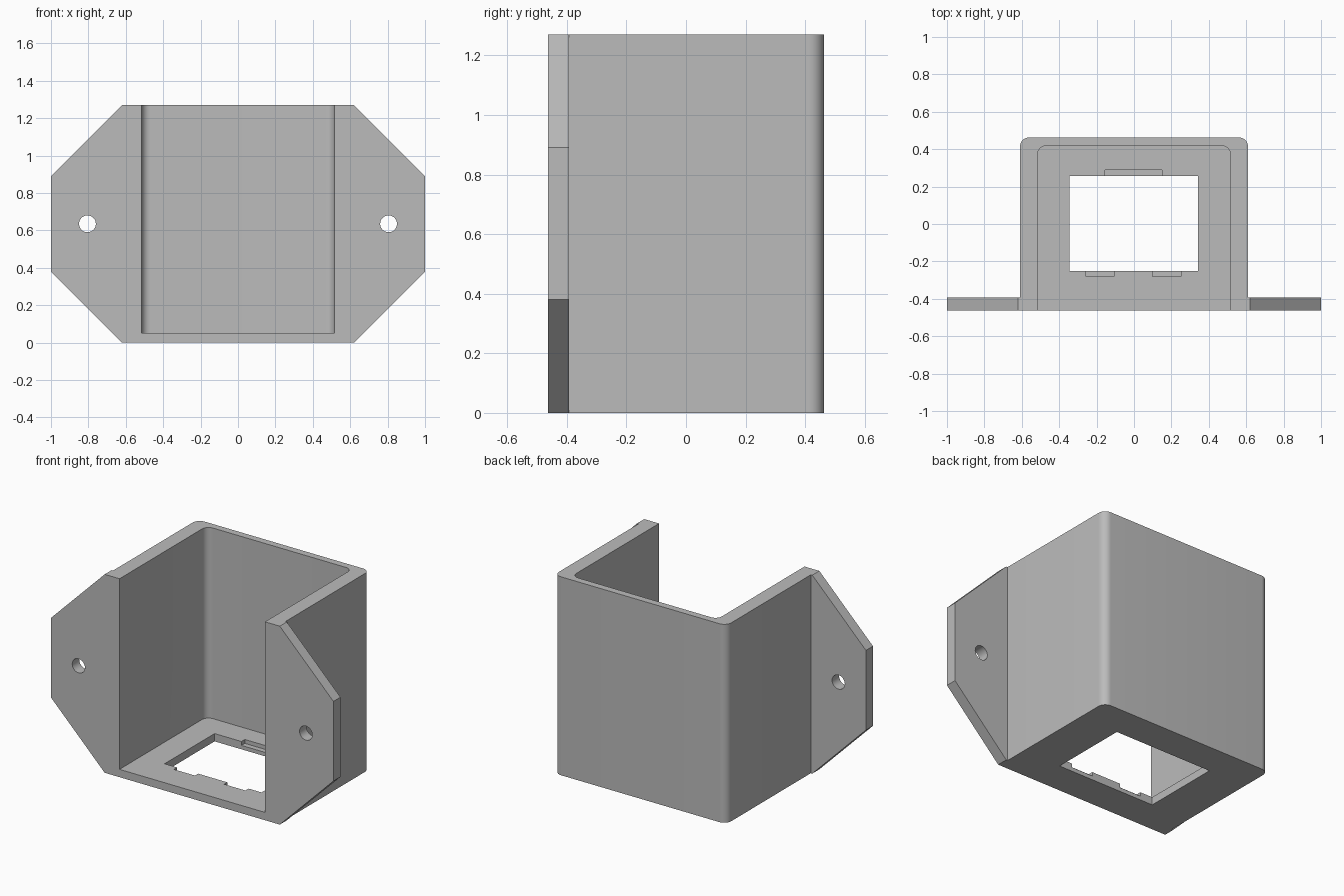
import bpy, bmesh, math
from mathutils import Vector

cube = bpy.data.objects.get("Cube")
if cube:
    bpy.data.objects.remove(cube, do_unlink=True)

HEIGHT, FRONT, BACK = 1.27, -0.463, 0.463
FLOOR = 0.05

grey = bpy.data.materials.new("plain grey")
grey.use_nodes = True
grey.diffuse_color = (0.5, 0.5, 0.5, 1)
grey.node_tree.nodes["Principled BSDF"].inputs["Base Color"].default_value = (0.5, 0.5, 0.5, 1)


def prism(name, points, direction):
    """Extrude a closed outline of 3D points along a direction."""
    bm = bmesh.new()
    face = bm.faces.new([bm.verts.new(p) for p in points])
    extruded = bmesh.ops.extrude_face_region(bm, geom=[face])["geom"]
    verts = [v for v in extruded if isinstance(v, bmesh.types.BMVert)]
    bmesh.ops.translate(bm, verts=verts, vec=Vector(direction))
    bmesh.ops.recalc_face_normals(bm, faces=bm.faces)
    mesh = bpy.data.meshes.new(name)
    bm.to_mesh(mesh)
    bm.free()
    mesh.materials.append(grey)
    obj = bpy.data.objects.new(name, mesh)
    bpy.context.collection.objects.link(obj)
    return obj


def rounded_block(name, half, y0, y1, z0, z1, radius=0.0, steps=10):
    """Block whose two back corners are rounded in plan."""
    pts = [(-half, y0, z0), (half, y0, z0)]
    for start, side in ((0, 1), (90, -1)):
        for i in range(steps + 1):
            a = math.radians(start + 90 * i / steps)
            pts.append((side * (half - radius) + radius * math.cos(a),
                        y1 - radius + radius * math.sin(a), z0))
    return prism(name, pts, (0, 0, z1 - z0))


def box(name, x0, x1, y0, y1, z0, z1):
    return prism(name, [(x0, y0, z0), (x1, y0, z0), (x1, y1, z0), (x0, y1, z0)],
                 (0, 0, z1 - z0))


def combine(target, tool, operation):
    """Apply a boolean and discard the tool."""
    mod = target.modifiers.new("join", "BOOLEAN")
    mod.operation, mod.solver, mod.object = operation, "EXACT", tool
    bpy.context.view_layer.objects.active = target
    bpy.ops.object.modifier_apply(modifier=mod.name)
    bpy.data.objects.remove(tool, do_unlink=True)


# Housing with the chamfered mounting plate across its front
housing = rounded_block("housing", 0.61, FRONT, BACK, 0, HEIGHT, 0.05)
corner, low, high = 0.62, 0.38, 0.89
outline = [(-corner, 0), (corner, 0), (1, low), (1, high),
           (corner, HEIGHT), (-corner, HEIGHT), (-1, high), (-1, low)]
plate = prism("mounting_plate", [(x, FRONT, z) for x, z in outline], (0, 0.071, 0))
combine(housing, plate, "UNION")

# Cavity open to the front and top
combine(housing, rounded_block("cavity", 0.515, -0.6, 0.418, FLOOR, 1.5, 0.045), "DIFFERENCE")

# Floor window and shallow clip recesses on its edges
combine(housing, box("window", -0.345, 0.342, -0.25, 0.256, -0.1, 0.2), "DIFFERENCE")
for x0, x1, y0, y1 in ((-0.155, 0.15, 0.2, 0.29),
                       (-0.257, -0.107, -0.282, -0.2),
                       (0.1, 0.25, -0.282, -0.2)):
    combine(housing, box("recess", x0, x1, y0, y1, FLOOR / 2, 0.2), "DIFFERENCE")

# Screw holes
for side in (-1, 1):
    ring = [(side * 0.805 + 0.045 * math.cos(i * math.tau / 32), -0.6,
             HEIGHT / 2 + 0.045 * math.sin(i * math.tau / 32)) for i in range(32)]
    combine(housing, prism("screw_hole", ring, (0, 0.4, 0)), "DIFFERENCE")

# Smooth rounded corners, sharp edges elsewhere
bpy.ops.object.select_all(action="DESELECT")
housing.select_set(True)
bpy.context.view_layer.objects.active = housing
bpy.ops.object.shade_smooth_by_angle(angle=math.radians(30))
